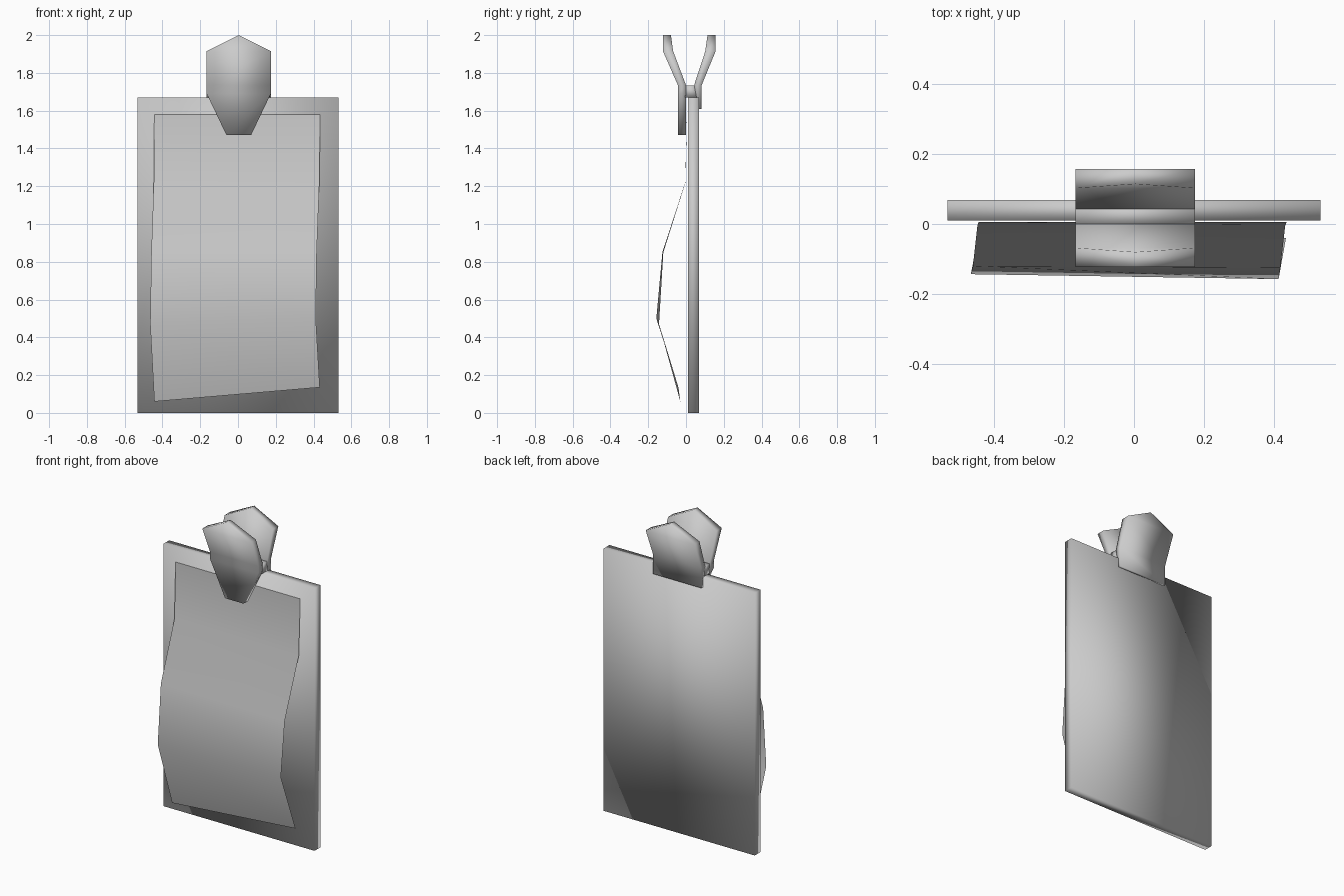
import bpy, bmesh

if "Cube" in bpy.data.objects:
    bpy.data.objects.remove(bpy.data.objects["Cube"])


def finish(name, bm):
    bmesh.ops.remove_doubles(bm, verts=bm.verts[:], dist=1e-5)
    bmesh.ops.recalc_face_normals(bm, faces=bm.faces[:])
    for f in bm.faces:
        f.smooth = True
    mesh = bpy.data.meshes.new(name)
    bm.to_mesh(mesh)
    bm.free()
    ob = bpy.data.objects.new(name, mesh)
    bpy.context.collection.objects.link(ob)
    return ob


def face(bm, verts):
    if len(set(v.co.to_tuple(4) for v in verts)) > 2:
        bm.faces.new(verts)


def loft(name, rows, cx=0.0):
    """Rows of (z, half width, y outer, y inner) joined into a closed solid."""
    bm = bmesh.new()
    rings = [[bm.verts.new((cx + sx * hw, y, z))
              for sx, y in ((-1, yo), (1, yo), (1, yi), (-1, yi))]
             for z, hw, yo, yi in rows]
    for a, b in zip(rings, rings[1:]):
        for i in range(4):
            j = (i + 1) % 4
            face(bm, (a[i], a[j], b[j], b[i]))
    face(bm, rings[0][::-1])
    if rows[-1][1] > 0:
        face(bm, rings[-1])
    return finish(name, bm)


# Backing board
loft("board", [(0, 0.532, 0.01, 0.068), (1.67, 0.532, 0.01, 0.068)])

# Curling sheet of paper: left (x, y, z) and right (x, y, z) edge points
edges = [((-0.443, 0.005, 1.58), (0.435, 0.005, 1.58)),
         ((-0.446, -0.003, 1.22), (0.431, -0.004, 1.22)),
         ((-0.459, -0.120, 0.85), (0.417, -0.125, 0.85)),
         ((-0.465, -0.143, 0.47), (0.412, -0.157, 0.50)),
         ((-0.443, -0.030, 0.06), (0.433, -0.040, 0.135))]
bm = bmesh.new()
rows = [[bm.verts.new(p) for p in pair] for pair in edges]
for a, b in zip(rows, rows[1:]):
    bm.faces.new((a[0], b[0], b[1], a[1]))
finish("paper", bm)

# Clip: tapered front jaw, square back jaw, both with pointed finger tabs
loft("clip_front", [(1.47, 0.065, -0.043, 0.0),
                    (1.69, 0.17, -0.043, 0.0),
                    (1.735, 0.17, -0.043, 0.0),
                    (1.915, 0.17, -0.122, -0.068),
                    (2.0, 0.0, -0.122, -0.08)], cx=0.004)
loft("clip_back", [(1.61, 0.17, 0.083, 0.068),
                   (1.735, 0.17, 0.083, 0.043),
                   (1.915, 0.17, 0.157, 0.102),
                   (2.0, 0.0, 0.157, 0.114)], cx=0.004)

# Bridge joining the jaws over the board's top edge
loft("clip_bridge", [(1.67, 0.165, -0.005, 0.075),
                     (1.734, 0.17, -0.005, 0.05)], cx=0.004)
